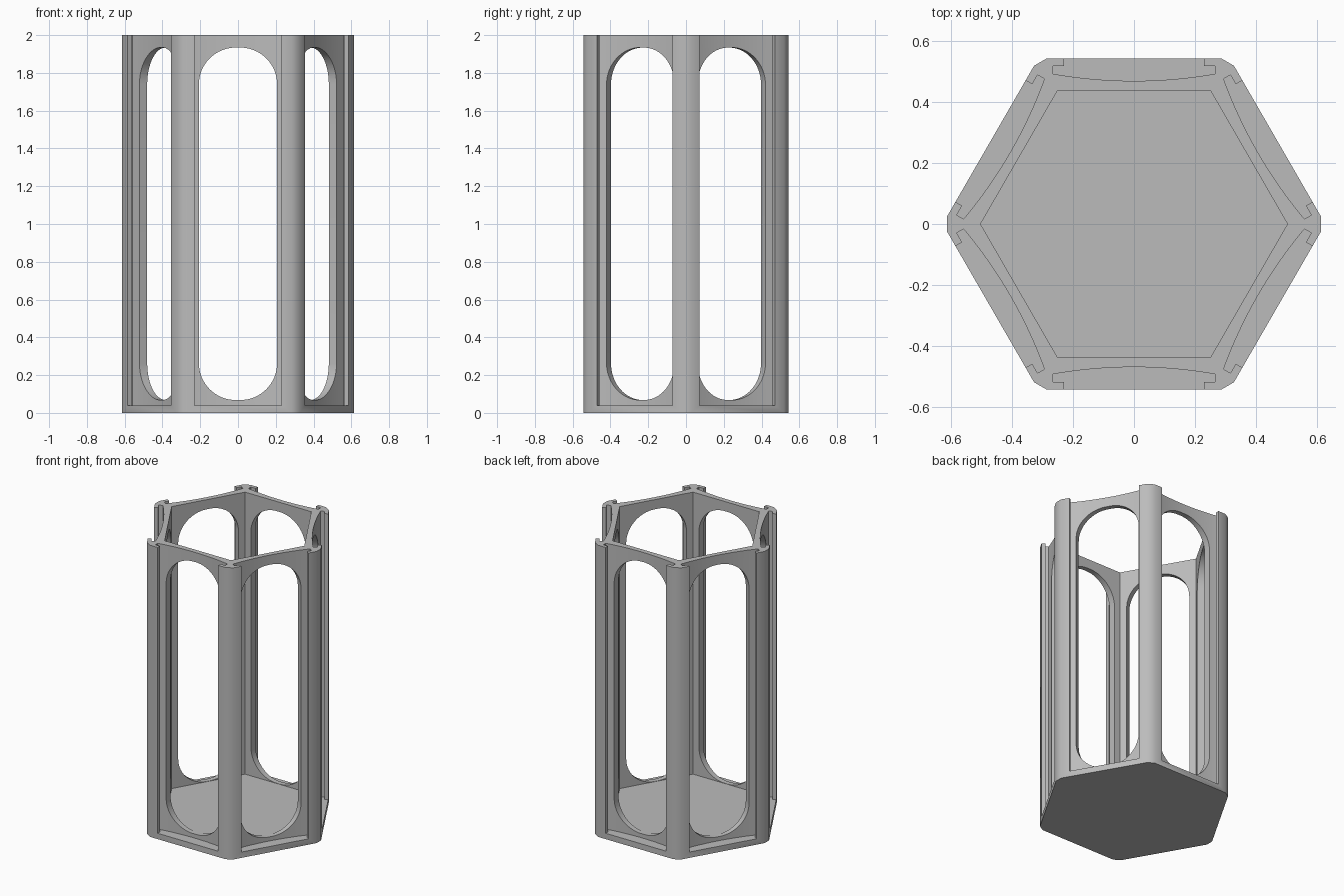
import bpy
import bmesh
from math import radians, cos, sin, pi
from mathutils import Matrix, Vector

if "Cube" in bpy.data.objects:
    bpy.data.objects.remove(bpy.data.objects["Cube"], do_unlink=True)

HEIGHT = 2.0
OUTER_R = 0.627      # hexagon corner radius before chamfering
CHAMFER = 0.028
INNER_R = 0.503
FLOOR_Z = 0.066
SLOT_Z = 0.04


def prism(name, outline, z0, z1, matrix=Matrix()):
    """Extrude a closed 2D outline from z0 to z1, then transform it."""
    bm = bmesh.new()
    face = bm.faces.new([bm.verts.new((x, y, z0)) for x, y in outline])
    top = bmesh.ops.extrude_face_region(bm, geom=[face])["geom"]
    verts = [v for v in top if isinstance(v, bmesh.types.BMVert)]
    bmesh.ops.translate(bm, verts=verts, vec=(0, 0, z1 - z0))
    bmesh.ops.recalc_face_normals(bm, faces=bm.faces)
    bm.transform(matrix)
    mesh = bpy.data.meshes.new(name)
    bm.to_mesh(mesh)
    bm.free()
    obj = bpy.data.objects.new(name, mesh)
    bpy.context.collection.objects.link(obj)
    return obj


def hexagon(radius):
    return [Vector((radius * cos(k * pi / 3), radius * sin(k * pi / 3))) for k in range(6)]


def chamfered(points, cut):
    out = []
    for i, p in enumerate(points):
        for q in (points[i - 1], points[(i + 1) % len(points)]):
            out.append(p + (q - p).normalized() * cut)
    return out


def rounded_rect(half_w, z0, z1, r, steps=16):
    out = []
    centres = ((half_w - r, z1 - r), (r - half_w, z1 - r),
               (r - half_w, z0 + r), (half_w - r, z0 + r))
    for k, (cx, cz) in enumerate(centres):
        for s in range(steps + 1):
            a = (k + s / steps) * pi / 2
            out.append((cx + r * cos(a), cz + r * sin(a)))
    return out


def slot_outline(steps=24):
    """Lipped channel with a bowed back wall, for one sliding panel."""
    half = 0.265
    bow = []
    for s in range(steps + 1):
        t = 2 * s / steps - 1
        bow.append((half * t, 0.469 + 0.023 * t * t))
    return bow + [(half, 0.518), (0.23, 0.518), (0.23, 0.6),
                  (-0.23, 0.6), (-0.23, 0.518), (-half, 0.518)]


# Solid hexagonal column with softened corners
body = prism("hexagonal_holder", chamfered(hexagon(OUTER_R), CHAMFER), 0, HEIGHT)

# Hollow interior, panel slots and window openings
cutters = [prism("interior_cutter", hexagon(INNER_R), FLOOR_Z, HEIGHT + 0.1)]
for k in range(6):
    turn = Matrix.Rotation(k * pi / 3, 4, "Z")
    cutters.append(prism("slot_cutter", slot_outline(), SLOT_Z, HEIGHT + 0.1, turn))
upright = Matrix.Rotation(pi / 2, 4, "X")
for k in range(3):
    turn = Matrix.Rotation(k * pi / 3, 4, "Z")
    window = rounded_rect(0.207, 0.068, 1.934, 0.195)
    cutters.append(prism("window_cutter", window, -1, 1, turn @ upright))

bpy.ops.object.select_all(action="DESELECT")
bpy.context.view_layer.objects.active = body
body.select_set(True)
for cutter in cutters:
    cutter.hide_render = True
    mod = body.modifiers.new("cut", "BOOLEAN")
    mod.operation = "DIFFERENCE"
    mod.solver = "EXACT"
    mod.object = cutter
    bpy.ops.object.modifier_apply(modifier=mod.name)
for cutter in cutters:
    bpy.data.objects.remove(cutter, do_unlink=True)

# Plain grey finish
grey = bpy.data.materials.new("plain_grey")
grey.use_nodes = True
colour = (0.5, 0.5, 0.5, 1)
grey.diffuse_color = colour
grey.node_tree.nodes["Principled BSDF"].inputs["Base Color"].default_value = colour
body.data.materials.clear()
body.data.materials.append(grey)

bpy.ops.object.shade_smooth_by_angle(angle=radians(35))
